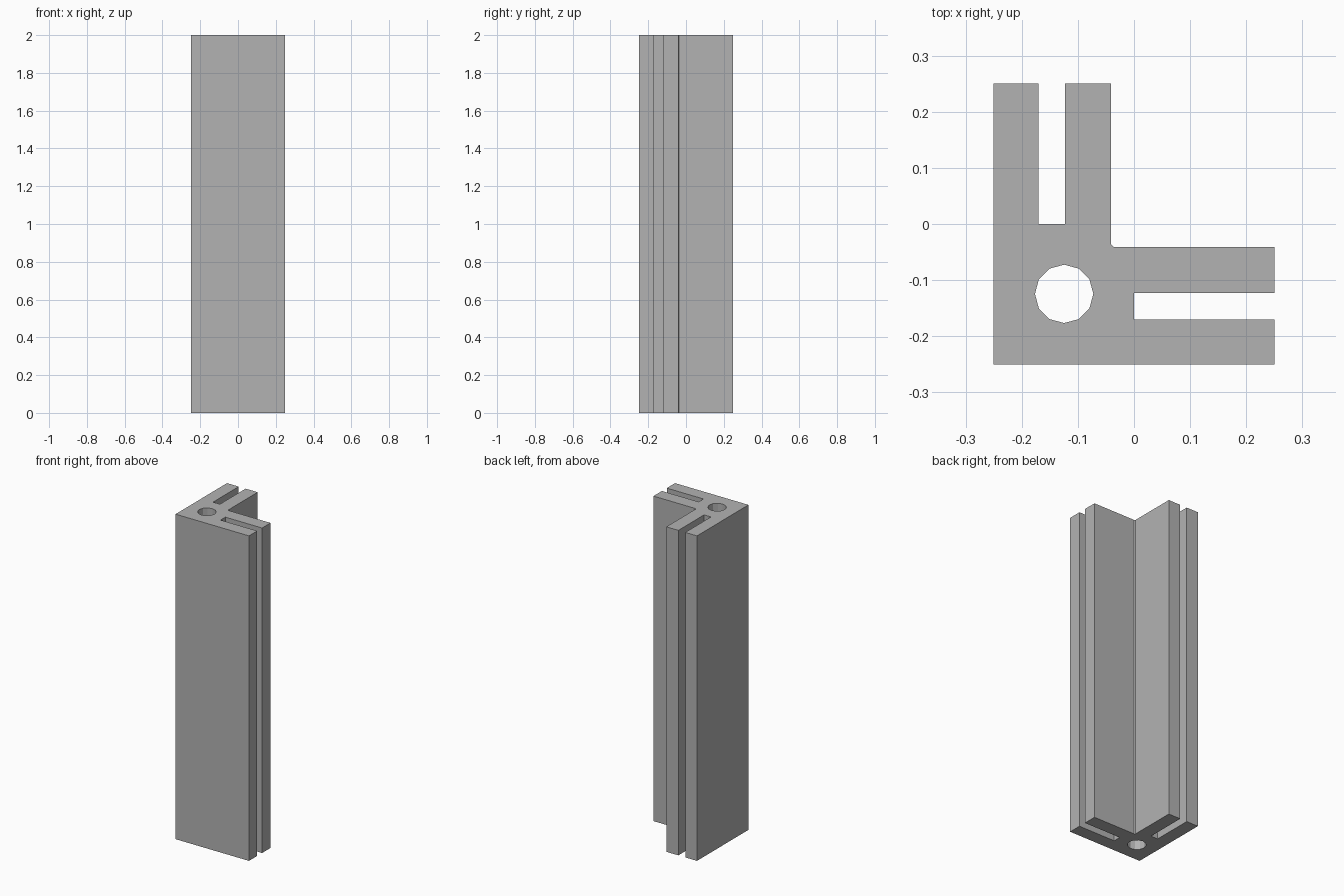
import bpy
import bmesh
from math import cos, sin, tau

cube = bpy.data.objects.get("Cube")
if cube:
    bpy.data.objects.remove(cube, do_unlink=True)

HEIGHT = 2.0
HALF = 0.25
INNER = -0.041                 # inside face of each arm
SLOT_NEAR, SLOT_FAR = -0.17, -0.123
SLOT_END = 0.0
FILLET = 0.005
HOLE_CENTRE, HOLE_RADIUS = -0.1245, 0.052

# Grey material
grey = bpy.data.materials.new("plain grey")
grey.use_nodes = True
colour = (0.45, 0.45, 0.45, 1)
grey.diffuse_color = colour
grey.node_tree.nodes["Principled BSDF"].inputs["Base Color"].default_value = colour

# Slotted arm along +x; the other arm is its mirror across the diagonal
arm = [(-HALF, -HALF), (HALF, -HALF), (HALF, SLOT_NEAR), (SLOT_END, SLOT_NEAR),
       (SLOT_END, SLOT_FAR), (HALF, SLOT_FAR), (HALF, INNER), (INNER + FILLET, INNER)]
outline = arm + [(y, x) for x, y in reversed(arm[1:])]

# Twelve-sided bore through the corner
hole = [(HOLE_CENTRE + HOLE_RADIUS * cos(tau * i / 12),
         HOLE_CENTRE + HOLE_RADIUS * sin(tau * i / 12)) for i in range(12)]

# Fill the section and extrude it to full height
bm = bmesh.new()
edges = []
for loop in (outline, hole):
    verts = [bm.verts.new((x, y, 0)) for x, y in loop]
    edges += [bm.edges.new((a, b)) for a, b in zip(verts, verts[1:] + verts[:1])]
bmesh.ops.triangle_fill(bm, edges=edges, use_beauty=True)
section = bmesh.ops.extrude_face_region(bm, geom=bm.faces[:], use_keep_orig=True)
top = [v for v in section["geom"] if isinstance(v, bmesh.types.BMVert)]
bmesh.ops.translate(bm, verts=top, vec=(0, 0, HEIGHT))
bmesh.ops.recalc_face_normals(bm, faces=bm.faces[:])

mesh = bpy.data.meshes.new("slotted_corner_post")
bm.to_mesh(mesh)
bm.free()
mesh.materials.append(grey)
post = bpy.data.objects.new("slotted_corner_post", mesh)
bpy.context.collection.objects.link(post)
